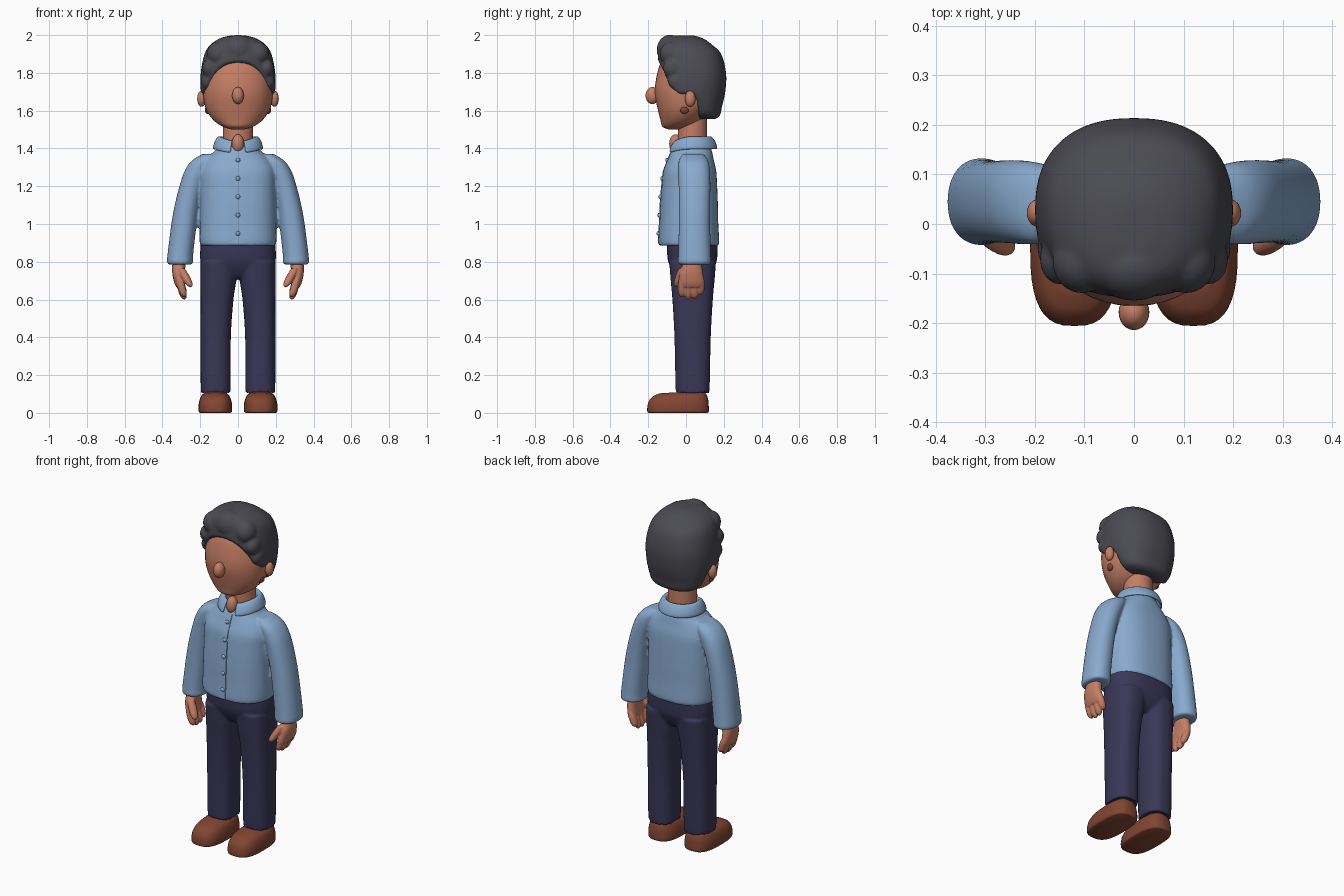
import bpy, bmesh
from math import sin, cos, pi, copysign
from mathutils import Matrix, Vector

cube = bpy.data.objects.get("Cube")
if cube:
    bpy.data.objects.remove(cube, do_unlink=True)


def material(name, rgb):
    m = bpy.data.materials.new(name)
    m.use_nodes = True
    m.diffuse_color = (*rgb, 1)
    m.node_tree.nodes["Principled BSDF"].inputs["Base Color"].default_value = (*rgb, 1)
    return m


SKIN = material("skin", (.56, .21, .13))
SHADE = material("dark skin", (.2, .06, .04))
HAIR = material("charcoal hair", (.07, .07, .085))
SHIRT = material("blue shirt", (.25, .4, .62))
NAVY = material("navy trousers", (.042, .038, .095))
LEATHER = material("brown leather", (.22, .06, .033))


def table(x, pts):
    """Piecewise linear lookup."""
    for (a, u), (b, v) in zip(pts, pts[1:]):
        if x <= b:
            return u + (v - u) * max(0, (x - a) / (b - a))
    return pts[-1][1]


def resample(rows, k=4):
    """Smooth curve through the section rows."""
    rows = [Vector(r) for r in rows]
    out = []
    for i in range(len(rows) - 1):
        a, b, c, d = (rows[min(max(i + j, 0), len(rows) - 1)] for j in (-1, 0, 1, 2))
        for s in range(k):
            t = s / k
            out.append(b + (c - a) * t / 2 + (a * 2 - b * 5 + c * 4 - d) * t * t / 2
                       + (b * 3 - a - c * 3 + d) * t ** 3 / 2)
    return out + [rows[-1]]


def loft(bm, sections, side=1, power=2.0, n=40, k=4):
    """Stack of rounded rings; a section is (z, x, y, half width, half depth)."""
    rings = []
    for z, cx, cy, rx, ry in resample(sections, k):
        ring = []
        for i in range(n):
            c, s = cos(2 * pi * i / n), sin(2 * pi * i / n)
            x = rx * copysign(abs(c) ** (2 / power), c)
            y = ry * copysign(abs(s) ** (2 / power), s)
            ring.append(bm.verts.new((cx * side + x, cy + y, z)))
        rings.append(ring)
    for a, b in zip(rings, rings[1:]):
        for i in range(n):
            j = (i + 1) % n
            bm.faces.new((a[i], a[j], b[j], b[i]))
    bm.faces.new(rings[0][::-1])
    bm.faces.new(rings[-1])
    return [v for r in rings for v in r]


def blob(bm, centre, radii):
    bmesh.ops.create_uvsphere(bm, u_segments=24, v_segments=16, radius=1,
                              matrix=Matrix.Translation(centre) @ Matrix.Diagonal((*radii, 1)))


def finger(bm, top, tip, r, side):
    top, tip = Vector(top), Vector(tip)
    rows = []
    for t, f in ((0, .8), (.3, 1), (.6, 1), (.8, .9), (.93, .6), (1, .2)):
        p = top.lerp(tip, t)
        rows.append((p.z, p.x, p.y, r * f, r * f))
    loft(bm, rows, side, n=16, k=2)


def finish(bm, name, mat, voxel=0, smooth=4):
    bmesh.ops.recalc_face_normals(bm, faces=bm.faces)
    me = bpy.data.meshes.new(name)
    bm.to_mesh(me)
    bm.free()
    me.materials.append(mat)
    ob = bpy.data.objects.new(name, me)
    bpy.context.scene.collection.objects.link(ob)
    if voxel:  # fuse overlapping volumes into one soft skin
        r = ob.modifiers.new("fuse", 'REMESH')
        r.mode = 'VOXEL'
        r.voxel_size = voxel
        r.use_smooth_shade = True
        s = ob.modifiers.new("soften", 'SMOOTH')
        s.iterations = smooth
    else:
        for o in bpy.context.selected_objects:
            o.select_set(False)
        bpy.context.view_layer.objects.active = ob
        ob.select_set(True)
        bpy.ops.object.shade_smooth_by_angle()
    return ob


# Head, neck and nose
bm = bmesh.new()
loft(bm, [(1.5, 0, -.06, .03, .03), (1.515, 0, -.05, .08, .075), (1.55, 0, -.025, .13, .11),
          (1.61, 0, -.005, .17, .145), (1.69, 0, .005, .185, .17), (1.77, 0, .008, .18, .166),
          (1.86, 0, .01, .155, .142), (1.93, 0, .01, .09, .09), (1.95, 0, .01, .03, .03)], power=2.1)
finish(bm, "head", SKIN)
bm = bmesh.new()
loft(bm, [(1.36, 0, .035, .085, .075), (1.45, 0, .034, .08, .077), (1.6, 0, .034, .08, .077)])
blob(bm, (0, -.055, 1.425), (.032, .034, .05))
finish(bm, "neck", SKIN)
bm = bmesh.new()
blob(bm, (0, -.178, 1.68), (.031, .036, .045))
finish(bm, "nose", SKIN)

# Hair: a full mass drawn in below the hairline, with curls round the face
HAIRLINE = [(-.15, 1.85), (-.12, 1.79), (-.1, 1.74), (-.07, 1.7), (.03, 1.68),
            (.055, 1.66), (.075, 1.56), (.2, 1.5)]
bm = bmesh.new()
verts = loft(bm, [(1.555, 0, .11, .09, .045), (1.575, 0, .095, .14, .085), (1.62, 0, .07, .17, .12),
                  (1.7, 0, .03, .196, .178), (1.8, 0, .03, .197, .182), (1.9, 0, .02, .177, .166),
                  (1.95, 0, 0, .145, .137), (1.983, 0, -.01, .095, .1), (1.998, 0, -.01, .04, .05)],
             power=2.35, n=96, k=8)
for v in verts:
    f = min(max((v.co.z - table(v.co.y, HAIRLINE)) / .03 + .5, 0), 1)
    scale = .72 + .28 * f * f * (3 - 2 * f)
    v.co.x *= scale
    v.co.y = .03 + (v.co.y - .03) * scale
blob(bm, (0, -.085, 1.922), (.086, .07, .08))
for s in (-1, 1):
    for (x, y, z), r in (((.105, -.075, 1.9), (.06, .065, .065)), ((.15, -.07, 1.825), (.04, .052, .05)),
                         ((.165, -.045, 1.755), (.03, .05, .045)), ((.175, -.01, 1.715), (.022, .045, .032))):
        blob(bm, (s * x, y, z), r)
finish(bm, "hair", HAIR, .008, 3)

# Shirt body and sleeves
bm = bmesh.new()
TORSO = [(.885, 0, .015, .19, .15), (.9, 0, .015, .203, .161), (1, 0, .015, .203, .156),
         (1.1, 0, .016, .201, .153), (1.2, 0, .018, .2, .147), (1.28, 0, .02, .198, .14),
         (1.34, 0, .025, .17, .122), (1.39, 0, .03, .12, .106), (1.43, 0, .035, .09, .085)]
loft(bm, TORSO, power=2.5)
for s in (-1, 1):
    loft(bm, [(.785, .307, .045, .064, .082), (.8, .307, .045, .069, .088), (.84, .305, .045, .068, .086),
              (1, .286, .045, .067, .083), (1.1, .27, .045, .065, .083), (1.2, .247, .045, .063, .084),
              (1.28, .217, .043, .066, .084), (1.335, .185, .04, .06, .078), (1.37, .15, .038, .04, .055)],
         s, power=2.2)
finish(bm, "shirt", SHIRT, .008)

# Placket strip and buttons down the front
FRONT = [(z, cy - ry) for z, cx, cy, rx, ry in TORSO]
bm = bmesh.new()
rows = []
for i in range(25):
    z = .9 + i * .02
    y = table(z, FRONT)
    rows.append([bm.verts.new((x, y - d, z)) for x, d in
                 ((-.022, -.01), (-.018, .003), (.018, .003), (.022, -.01))])
for a, b in zip(rows, rows[1:]):
    for j in range(3):
        bm.faces.new((a[j], a[j + 1], b[j + 1], b[j]))
finish(bm, "placket", SHIRT)
bm = bmesh.new()
for i in range(5):
    z = .95 + i * .097
    blob(bm, (0, table(z, FRONT) - .003, z), (.012, .009, .012))
finish(bm, "buttons", SHIRT)

# Folded collar, open at the throat
bm = bmesh.new()
rows = []
for i in range(41):
    a = .3 + (2 * pi - .6) * i / 40
    dip = max(0, cos(a)) ** 2
    rows.append([bm.verts.new((rx * sin(a), .035 - ry * cos(a), z - drop * dip)) for rx, ry, z, drop in
                 ((.086, .086, 1.42, .02), (.092, .09, 1.462, .025), (.108, .1, 1.458, .025),
                  (.122, .12, 1.425, .025), (.128, .127, 1.395, .02))])
for a, b in zip(rows, rows[1:]):
    for j in range(4):
        bm.faces.new((a[j], a[j + 1], b[j + 1], b[j]))
collar = finish(bm, "collar", SHIRT)
thick = collar.modifiers.new("thickness", 'SOLIDIFY')
thick.thickness = .014
thick.offset = 0
collar.modifiers.new("round", 'SUBSURF').levels = 2

# Trousers
bm = bmesh.new()
loft(bm, [(.71, 0, .035, .08, .07), (.74, 0, .035, .15, .1), (.8, 0, .034, .196, .128),
          (.86, 0, .033, .2, .134), (.91, 0, .032, .195, .134)], power=2.5)
for s in (-1, 1):
    loft(bm, [(.11, .118, .035, .072, .084), (.125, .118, .035, .079, .09), (.4, .118, .035, .08, .096),
              (.6, .111, .035, .087, .107), (.7, .104, .035, .095, .116), (.8, .1, .035, .098, .124)],
         s, power=2.5)
finish(bm, "trousers", NAVY, .008)

# Ears, hands and shoes on both sides
for s, label in ((1, "left"), (-1, "right")):
    bm = bmesh.new()
    blob(bm, (s * .193, .022, 1.663), (.023, .028, .042))
    finish(bm, label + "_ear", SKIN)
    bm = bmesh.new()
    blob(bm, (s * .16, -.008, 1.605), (.016, .024, .022))
    finish(bm, label + "_ear_lobe", SHADE)

    bm = bmesh.new()
    loft(bm, [(.84, .308, .035, .036, .045), (.79, .312, .033, .036, .05), (.74, .316, .028, .032, .062),
              (.69, .311, .03, .027, .066), (.665, .306, .03, .02, .058)], s, power=2.2)
    for y, end in ((-.022, .612), (.013, .6), (.048, .603), (.08, .625)):
        finger(bm, (.312, y, .71), (.284, y * .95, end), .021, s)
    finger(bm, (.3, -.02, .765), (.25, -.05, .665), .023, s)
    finish(bm, label + "_hand", SKIN, .005, 3)

    bm = bmesh.new()
    for v in loft(bm, [(0, .12, -.042, .08, .155), (.008, .12, -.042, .088, .163), (.04, .12, -.042, .089, .162),
                       (.07, .12, -.04, .083, .156), (.095, .12, -.035, .07, .14), (.11, .12, -.03, .045, .11)],
                  s, power=2.8):
        v.co.z *= 1 + .6 * (v.co.y + .04)
    finish(bm, label + "_shoe", LEATHER)
